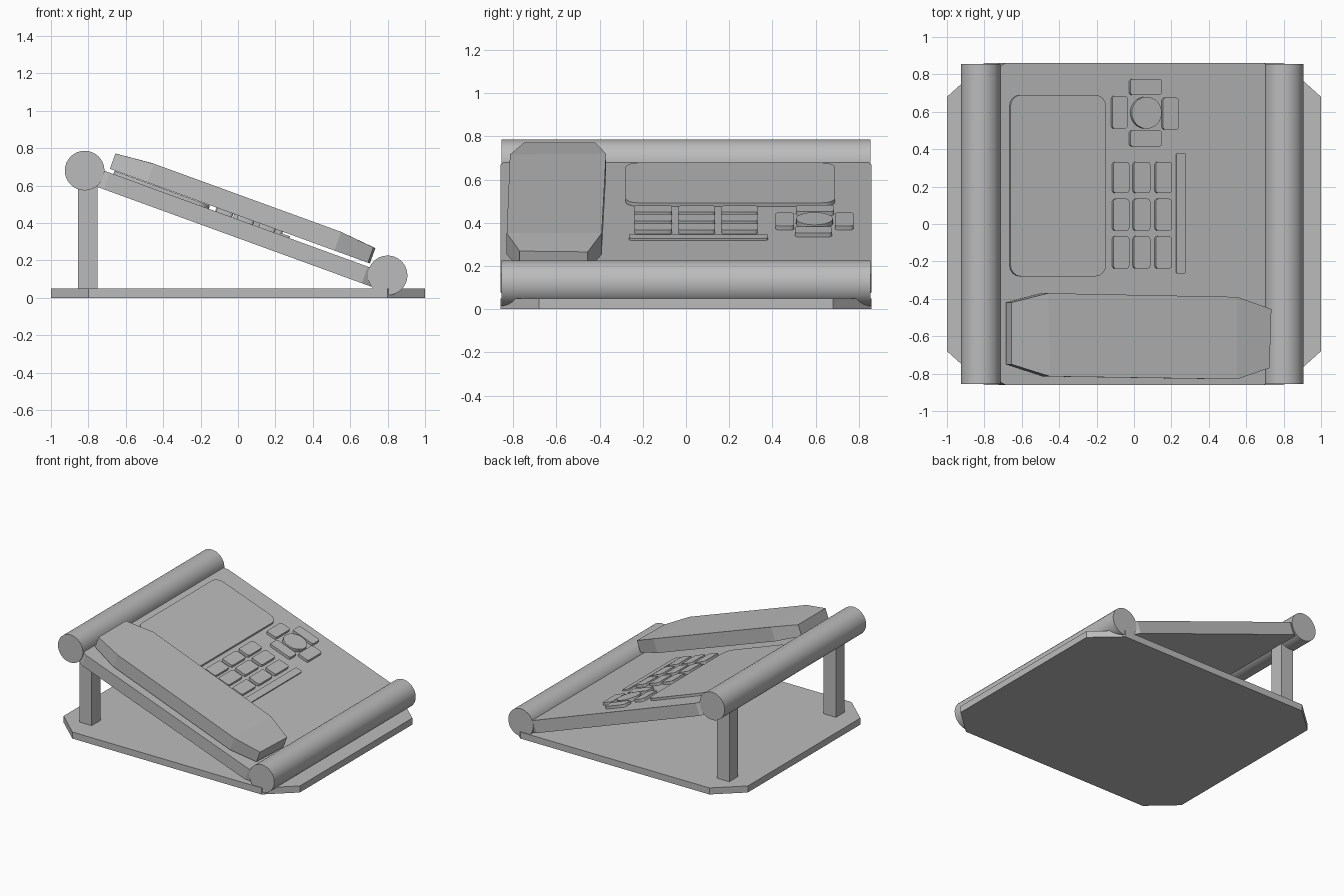
import bpy, bmesh, math
from mathutils import Matrix, Vector

if "Cube" in bpy.data.objects:
    bpy.data.objects.remove(bpy.data.objects["Cube"])

grey = bpy.data.materials.new("plain_grey")
grey.diffuse_color = (0.5, 0.5, 0.5, 1)
grey.use_nodes = True
grey.node_tree.nodes["Principled BSDF"].inputs["Base Color"].default_value = grey.diffuse_color

TILT = math.radians(20)
# Frame of the sloping desk surface: local x runs down the slope, z is the normal
SLOPE = Matrix.Translation((0, 0, 0.419)) @ Matrix.Rotation(TILT, 4, 'Y')
FLAT = Matrix.Identity(4)


def prism(name, outline, z0, z1, frame=FLAT, smooth=False):
    """Extrude an outline; z1 is a number or a function of the point."""
    top = z1 if callable(z1) else (lambda x, y: z1)
    bm = bmesh.new()
    lo = [bm.verts.new((x, y, z0)) for x, y in outline]
    hi = [bm.verts.new((x, y, top(x, y))) for x, y in outline]
    n = len(outline)
    bm.faces.new(lo[::-1])
    bm.faces.new(hi)
    for i in range(n):
        j = (i + 1) % n
        bm.faces.new((lo[i], lo[j], hi[j], hi[i]))
    return finish(name, bm, frame, smooth)


def finish(name, bm, frame=FLAT, smooth=False):
    bmesh.ops.recalc_face_normals(bm, faces=bm.faces)
    bm.transform(frame)
    me = bpy.data.meshes.new(name)
    bm.to_mesh(me)
    bm.free()
    ob = bpy.data.objects.new(name, me)
    bpy.context.collection.objects.link(ob)
    me.materials.append(grey)
    if smooth:
        bpy.ops.object.select_all(action='DESELECT')
        ob.select_set(True)
        bpy.context.view_layer.objects.active = ob
        bpy.ops.object.shade_smooth_by_angle(angle=math.radians(30))
    return ob


def chamfered(x0, x1, y0, y1, cx, cy):
    return [(x0 + cx, y0), (x1 - cx, y0), (x1, y0 + cy), (x1, y1 - cy),
            (x1 - cx, y1), (x0 + cx, y1), (x0, y1 - cy), (x0, y0 + cy)]


def button(name, x0, x1, y0, y1, h=0.02, r=0.015):
    """Rounded plate on the slope, given by its extents seen from above."""
    u0, u1 = [(x - h * math.sin(TILT)) / math.cos(TILT) for x in (x0, x1)]
    pts = []
    corners = ((u1 - r, y1 - r), (u0 + r, y1 - r), (u0 + r, y0 + r), (u1 - r, y0 + r))
    for k, (cx, cy) in enumerate(corners):
        for i in range(5):
            a = (k + i / 4) * math.pi / 2
            pts.append((cx + r * math.cos(a), cy + r * math.sin(a)))
    return prism(name, pts, -0.01, h, SLOPE, True)


# Base plate and rear legs
prism("base_plate", chamfered(-1, 1, -0.86, 0.86, 0.2, 0.18), 0, 0.05)
for label, y in (("front", -0.645), ("back", 0.645)):
    prism(label + "_leg", [(-0.855, y - 0.053), (-0.75, y - 0.053),
                           (-0.75, y + 0.053), (-0.855, y + 0.053)], 0.04, 0.65)

# Round rails at the high and low ends
for name, x, z in (("upper_rail", -0.82, 0.68), ("lower_rail", 0.80, 0.12)):
    bm = bmesh.new()
    bmesh.ops.create_cone(bm, cap_ends=True, segments=32, radius1=0.106,
                          radius2=0.106, depth=1.71)
    finish(name, bm, Matrix.Translation((x, 0, z)) @ Matrix.Rotation(math.pi / 2, 4, 'X'), True)

# Sloping body
prism("body_panel", chamfered(-0.80, 0.809, -0.86, 0.86, 0.07, 0.035), -0.094, 0, SLOPE)

# Display
button("display", -0.66, -0.15, -0.28, 0.69, 0.018, 0.06)

# Number keys
for c, (x0, x1) in enumerate(((-0.11, -0.025), (0.0, 0.087), (0.117, 0.202))):
    for r, (y0, y1) in enumerate(((0.165, 0.332), (-0.035, 0.135), (-0.238, -0.065))):
        button(f"key_{r + 1}_{c + 1}", x0, x1, y0, y1)
button("long_key", 0.227, 0.278, -0.265, 0.38, 0.01, 0.012)

# Navigation cluster
button("nav_up", -0.02, 0.15, 0.69, 0.775)
button("nav_down", -0.02, 0.15, 0.415, 0.50)
button("nav_left", -0.115, -0.035, 0.51, 0.685)
button("nav_right", 0.155, 0.24, 0.505, 0.675)
cu = 0.06 / math.cos(TILT)
prism("nav_centre", [(cu + 0.085 * math.cos(i * math.pi / 16), 0.595 + 0.085 * math.sin(i * math.pi / 16))
                     for i in range(32)], -0.01, 0.024, SLOPE, True)

# Handset: elongated octagon, flat in the middle with ends sloping down
plan = [(-0.68, -0.75), (-0.48, -0.815), (0.52, -0.83), (0.70, -0.77),
        (0.71, -0.455), (0.52, -0.39), (-0.49, -0.37), (-0.68, -0.42)]
cos = math.cos(TILT)
pts = [((x - 0.012) / cos, y) for x, y in plan]
bm = bmesh.new()
lo = [bm.verts.new((x, y, 0.02)) for x, y in pts]
hi = [bm.verts.new((x, y, 0.107 if abs(x) > 0.65 else 0.126)) for x, y in pts]
bm.faces.new(lo[::-1])
for i in range(8):
    j = (i + 1) % 8
    bm.faces.new((lo[i], lo[j], hi[j], hi[i]))
bm.faces.new((hi[1], hi[2], hi[5], hi[6]))
bm.faces.new((hi[0], hi[1], hi[6], hi[7]))
bm.faces.new((hi[2], hi[3], hi[4], hi[5]))
finish("handset", bm, SLOPE)
